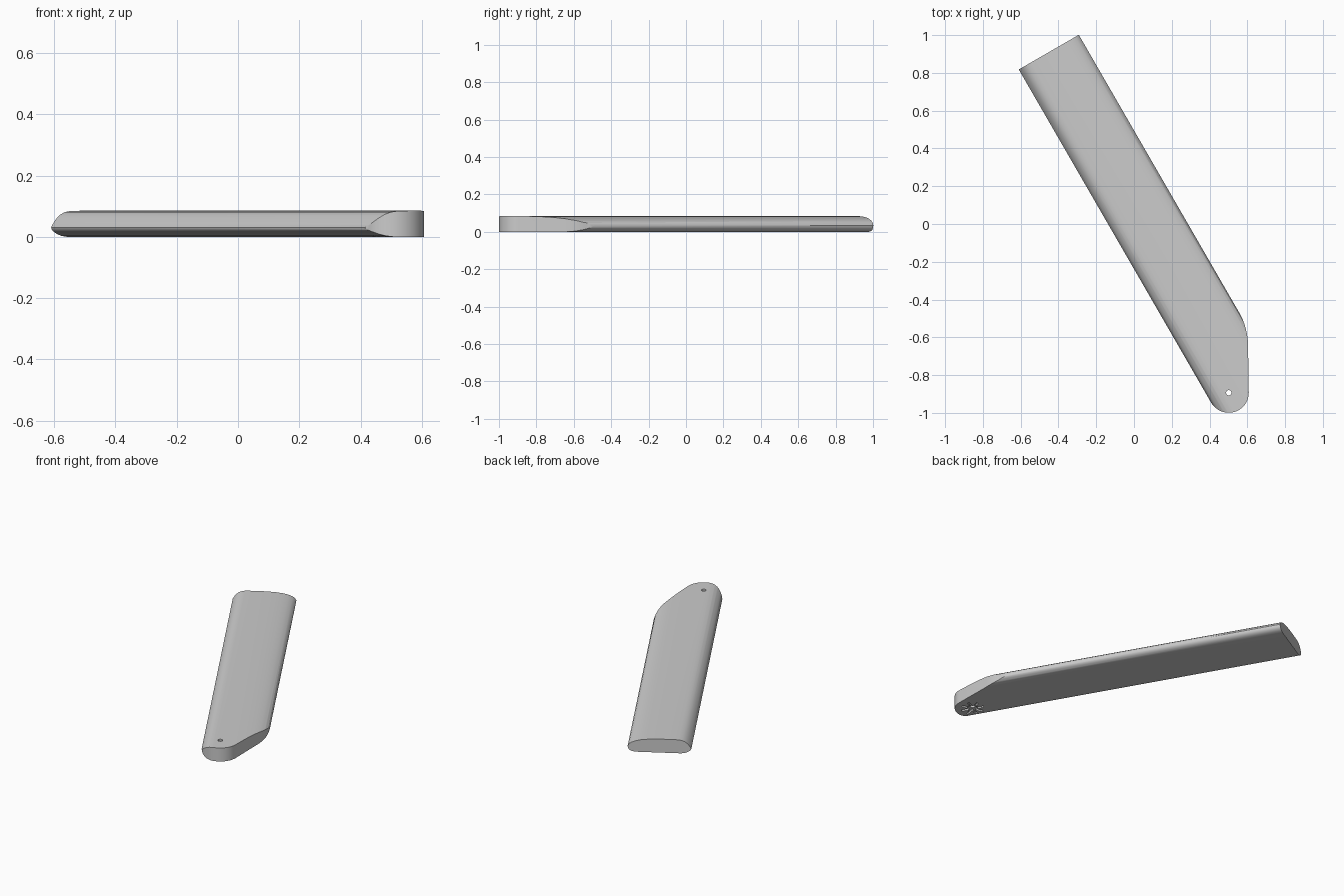
import bpy, bmesh, math
from mathutils import Matrix, Vector

if "Cube" in bpy.data.objects:
    bpy.data.objects.remove(bpy.data.objects["Cube"])

# Local frame: u runs along the arm, v across it, z up
U, V = Vector((0.5, -0.866, 0)), Vector((0.866, 0.5, 0))
ORIGIN = Vector((-0.61, 0.818, 0))
HUB_U, HUB_V, HUB_R = 2.038, 0.107, 0.106


def world(u, v, z):
    return ORIGIN + U * u + V * v + Vector((0, 0, z))


def local(x, y):
    d = Vector((x, y, 0)) - ORIGIN
    return d.dot(U), d.dot(V)


def prism(name, start, end):
    """Solid between two matching loops of points."""
    bm = bmesh.new()
    a = [bm.verts.new(p) for p in start]
    b = [bm.verts.new(p) for p in end]
    n = len(a)
    bm.faces.new(a)
    bm.faces.new(b[::-1])
    for i in range(n):
        j = (i + 1) % n
        bm.faces.new((a[i], b[i], b[j], a[j]))
    bmesh.ops.recalc_face_normals(bm, faces=bm.faces)
    mesh = bpy.data.meshes.new(name)
    bm.to_mesh(mesh)
    bm.free()
    obj = bpy.data.objects.new(name, mesh)
    bpy.context.collection.objects.link(obj)
    return obj


def upright(name, outline, z0, z1):
    return prism(name, [world(u, v, z0) for u, v in outline],
                 [world(u, v, z1) for u, v in outline])


def cut(target, cutter, operation):
    mod = target.modifiers.new(cutter.name, 'BOOLEAN')
    mod.operation, mod.object, mod.solver = operation, cutter, 'EXACT'
    bpy.context.view_layer.objects.active = target
    bpy.ops.object.modifier_apply(modifier=mod.name)
    bpy.data.objects.remove(cutter)


def circle(r, n):
    return [(HUB_U + r * math.cos(2 * math.pi * i / n),
             HUB_V + r * math.sin(2 * math.pi * i / n)) for i in range(n)]


# Arm: rounded section swept along its length
section = [(0, .03), (.004, .038), (.012, .05), (.022, .062), (.035, .073),
           (.052, .081), (.075, .085), (.14, .0855), (.2, .085), (.25, .082),
           (.29, .077), (.32, .07), (.345, .06), (.36, .048), (.367, .035),
           (.365, .023), (.357, .012), (.343, .004), (.32, 0), (.06, 0),
           (.04, .003), (.022, .009), (.008, .018), (.002, .024)]
arm = prism("arm", [world(0, v, z) for v, z in section],
            [world(2.25, v, z) for v, z in section])

# Plan outline: round hub end, straight flank, blended shoulder
outline = [(-0.1, -0.05), (HUB_U, -0.05)]
hub = world(HUB_U, HUB_V, 0)
for i in range(1, 25):
    a = math.radians(-150 + 150 * i / 24)
    outline.append(local(hub.x + HUB_R * math.cos(a), hub.y + HUB_R * math.sin(a)))
R = 0.38
cx, cy = 0.604 - R, -0.65
for i in range(11):
    a = math.radians(30 * i / 10)
    outline.append(local(cx + R * math.cos(a), cy + R * math.sin(a)))
outline += [(outline[-1][0], 0.42), (-0.1, 0.42)]
cut(arm, upright("plan_cutter", outline, -0.1, 0.2), 'INTERSECT')

# Pivot hole and star-shaped socket underneath
cut(arm, upright("hole_cutter", circle(0.014, 24), -0.1, 0.2), 'DIFFERENCE')
star = []
for k in range(8):
    for r, off in ((.03, -.3), (.07, -.1), (.07, .1), (.03, .3)):
        a = math.tau * k / 8 + off
        star.append((HUB_U + r * math.cos(a), HUB_V + r * math.sin(a)))
cut(arm, upright("socket_cutter", star, -0.1, 0.015), 'DIFFERENCE')

# Finish
grey = bpy.data.materials.new("grey")
grey.diffuse_color = (0.6, 0.6, 0.6, 1)
grey.use_nodes = True
grey.node_tree.nodes["Principled BSDF"].inputs["Base Color"].default_value = grey.diffuse_color
arm.data.materials.clear()
arm.data.materials.append(grey)
bpy.ops.object.select_all(action='DESELECT')
arm.select_set(True)
bpy.context.view_layer.objects.active = arm
bpy.ops.object.shade_smooth_by_angle(angle=math.radians(32))
